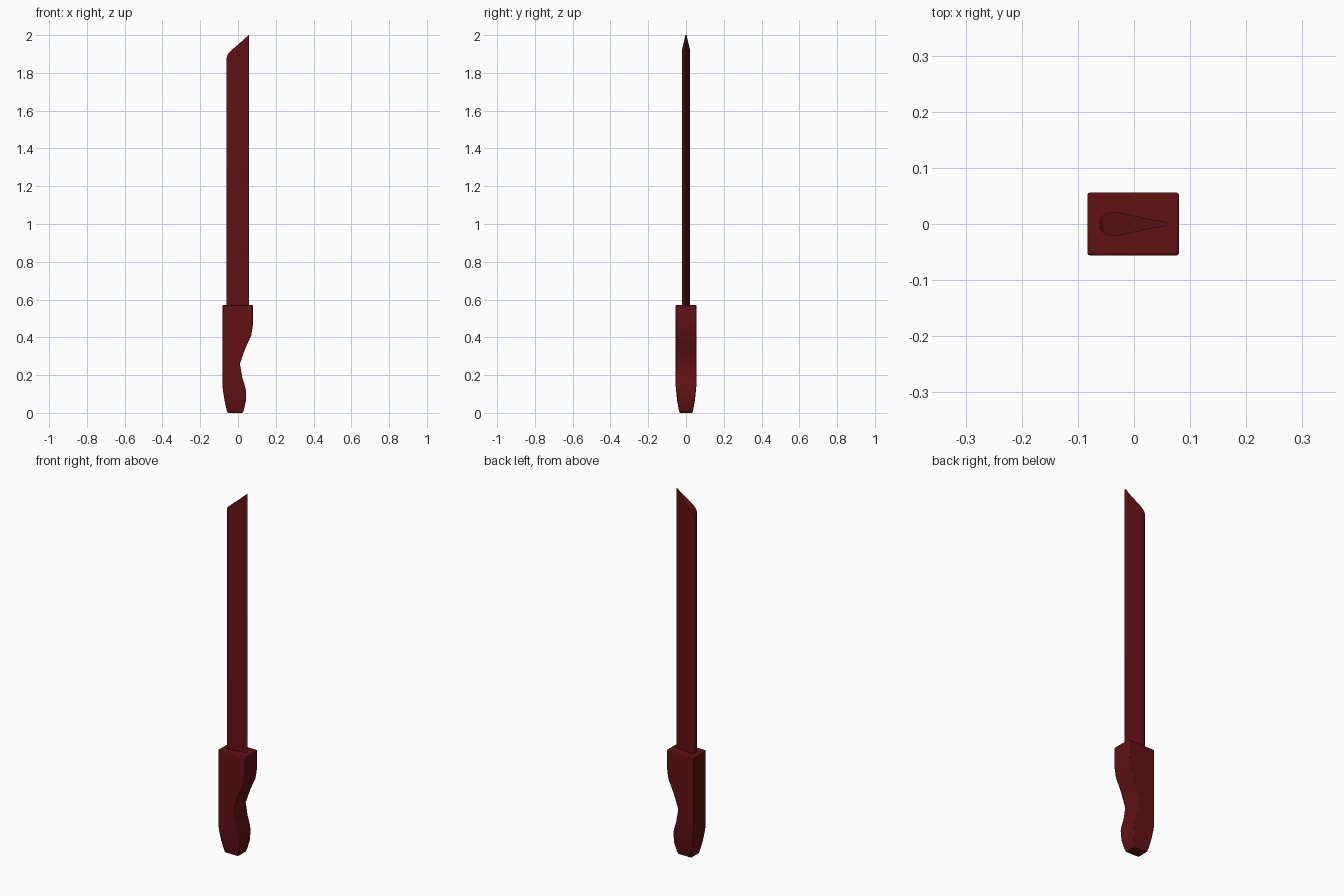
import bpy, bmesh

if "Cube" in bpy.data.objects:
    bpy.data.objects.remove(bpy.data.objects["Cube"])

red = bpy.data.materials.new("dark_red")
red.diffuse_color = (0.12, 0.006, 0.007, 1)
red.use_nodes = True
red.node_tree.nodes["Principled BSDF"].inputs["Base Color"].default_value = red.diffuse_color


def finish(bm, name):
    bmesh.ops.recalc_face_normals(bm, faces=bm.faces)
    mesh = bpy.data.meshes.new(name)
    bm.to_mesh(mesh)
    bm.free()
    mesh.materials.append(red)
    obj = bpy.data.objects.new(name, mesh)
    bpy.context.collection.objects.link(obj)
    bpy.context.view_layer.objects.active = obj
    obj.select_set(True)
    bpy.ops.object.shade_smooth_by_angle(angle=0.6)
    obj.select_set(False)
    return obj


# Handle: stacked rectangular sections (z, left x, right x, half depth)
sections = [(0.0, -0.056, 0.024, 0.034), (0.015, -0.06, 0.031, 0.038),
            (0.065, -0.071, 0.042, 0.047), (0.12, -0.08, 0.042, 0.053),
            (0.145, -0.082, 0.036, 0.055), (0.19, -0.083, 0.022, 0.056),
            (0.26, -0.083, 0.01, 0.056), (0.34, -0.083, 0.038, 0.056),
            (0.41, -0.083, 0.07, 0.056), (0.475, -0.083, 0.08, 0.056),
            (0.57, -0.083, 0.08, 0.056)]
bm = bmesh.new()
rings = [[bm.verts.new((x, y, z)) for x, y in ((l, -h), (r, -h), (r, h), (l, h))]
         for z, l, r, h in sections]
for a, b in zip(rings, rings[1:]):
    for i in range(4):
        j = (i + 1) % 4
        bm.faces.new((a[i], a[j], b[j], b[i]))
bm.faces.new(rings[0][::-1])
bm.faces.new(rings[-1])
handle = finish(bm, "handle")
bevel = handle.modifiers.new("soft_edges", 'BEVEL')
bevel.width = 0.004
bevel.segments = 2
bevel.limit_method = 'ANGLE'
bevel.angle_limit = 0.9

# Blade: teardrop section with slanted tip (x, half thickness, top z)
profile = [(-0.061, 0.006, 1.868), (-0.059, 0.012, 1.885), (-0.055, 0.016, 1.897),
           (-0.048, 0.0195, 1.907), (-0.036, 0.021, 1.918), (-0.022, 0.0195, 1.931),
           (-0.003, 0.0155, 1.947), (0.022, 0.0095, 1.969), (0.042, 0.006, 1.987),
           (0.054, 0.005, 1.998), (0.058, 0.002, 2.0)]
bm = bmesh.new()
cols = [[bm.verts.new(p) for p in ((x, -h, 0.55), (x, -h, z), (x, h, z), (x, h, 0.55))]
        for x, h, z in profile]
for a, b in zip(cols, cols[1:]):
    for i in range(4):
        j = (i + 1) % 4
        bm.faces.new((a[i], a[j], b[j], b[i]))
bm.faces.new(cols[0])
bm.faces.new(cols[-1][::-1])
finish(bm, "blade")
